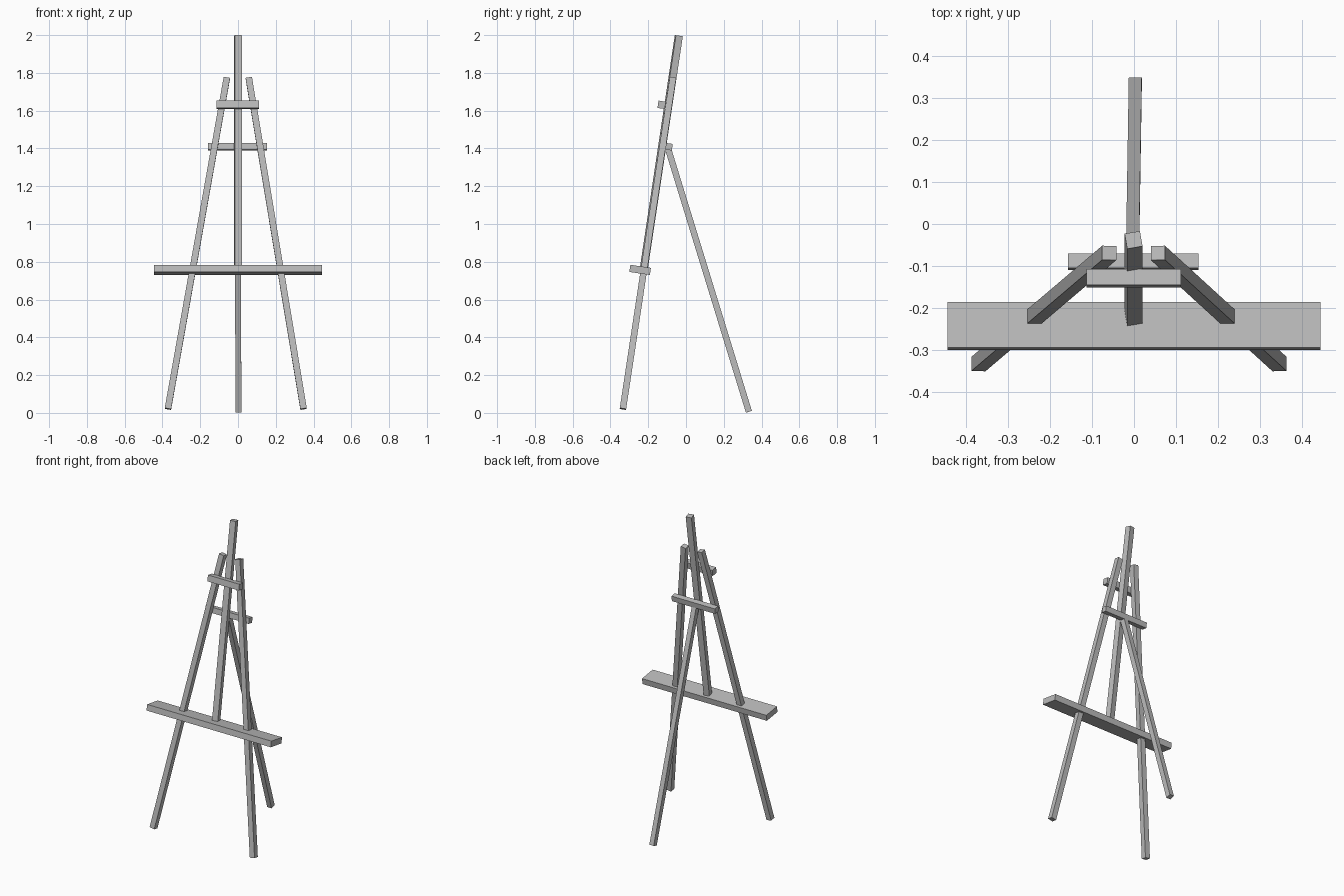
import bpy
import math
from mathutils import Vector, Matrix

if "Cube" in bpy.data.objects:
    bpy.data.objects.remove(bpy.data.objects["Cube"])

wood = bpy.data.materials.new("grey_wood")
wood.diffuse_color = (0.5, 0.5, 0.5, 1)
wood.use_nodes = True
wood.node_tree.nodes["Principled BSDF"].inputs["Base Color"].default_value = wood.diffuse_color


def box(name, size, matrix):
    """Unit cube scaled to size, then placed by matrix."""
    bpy.ops.mesh.primitive_cube_add(size=1)
    ob = bpy.context.object
    ob.name = name
    ob.data.transform(matrix @ Matrix.Diagonal((*size, 1)))
    ob.data.materials.append(wood)
    return ob


def bar(name, start, end, width, depth, twist=0):
    """Square-cut beam between two end centres, twisted about its length."""
    a, b = Vector(start), Vector(end)
    z = (b - a).normalized()
    x = Vector((1, 0, 0))
    x = (x - z * x.dot(z)).normalized()
    y = z.cross(x)
    rot = Matrix((x, y, z)).transposed().to_4x4()
    matrix = Matrix.Translation((a + b) / 2) @ rot @ Matrix.Rotation(math.radians(twist), 4, 'Z')
    return box(name, (width, depth, (b - a).length), matrix)


def rail(name, centre, size):
    """Cross rail leaning back with the front frame."""
    lean = Matrix.Rotation(math.radians(-8.5), 4, 'X')
    return box(name, size, Matrix.Translation(centre) @ lean)


# Splayed front legs, set slightly off centre
for side, label in ((-1, "left"), (1, "right")):
    bar(f"front_leg_{label}",
        (side * 0.359 - 0.012, -0.334, 0.021),
        (side * 0.058 - 0.001, -0.069, 1.774), 0.034, 0.034)

# Central mast, twisted a little
bar("mast", (-0.001, -0.223, 0.765), (-0.001, -0.038, 1.997), 0.037, 0.037, 10)

# Rear prop leg
bar("rear_leg", (0.003, 0.333, 0.006), (-0.004, -0.1, 1.415), 0.031, 0.033)

# Cross rails: tray, rear brace and top clamp
rail("tray", (0, -0.243, 0.757), (0.89, 0.11, 0.038))
rail("rear_brace", (-0.002, -0.09, 1.409), (0.311, 0.035, 0.035))
rail("top_clamp", (-0.001, -0.129, 1.631), (0.225, 0.039, 0.039))
